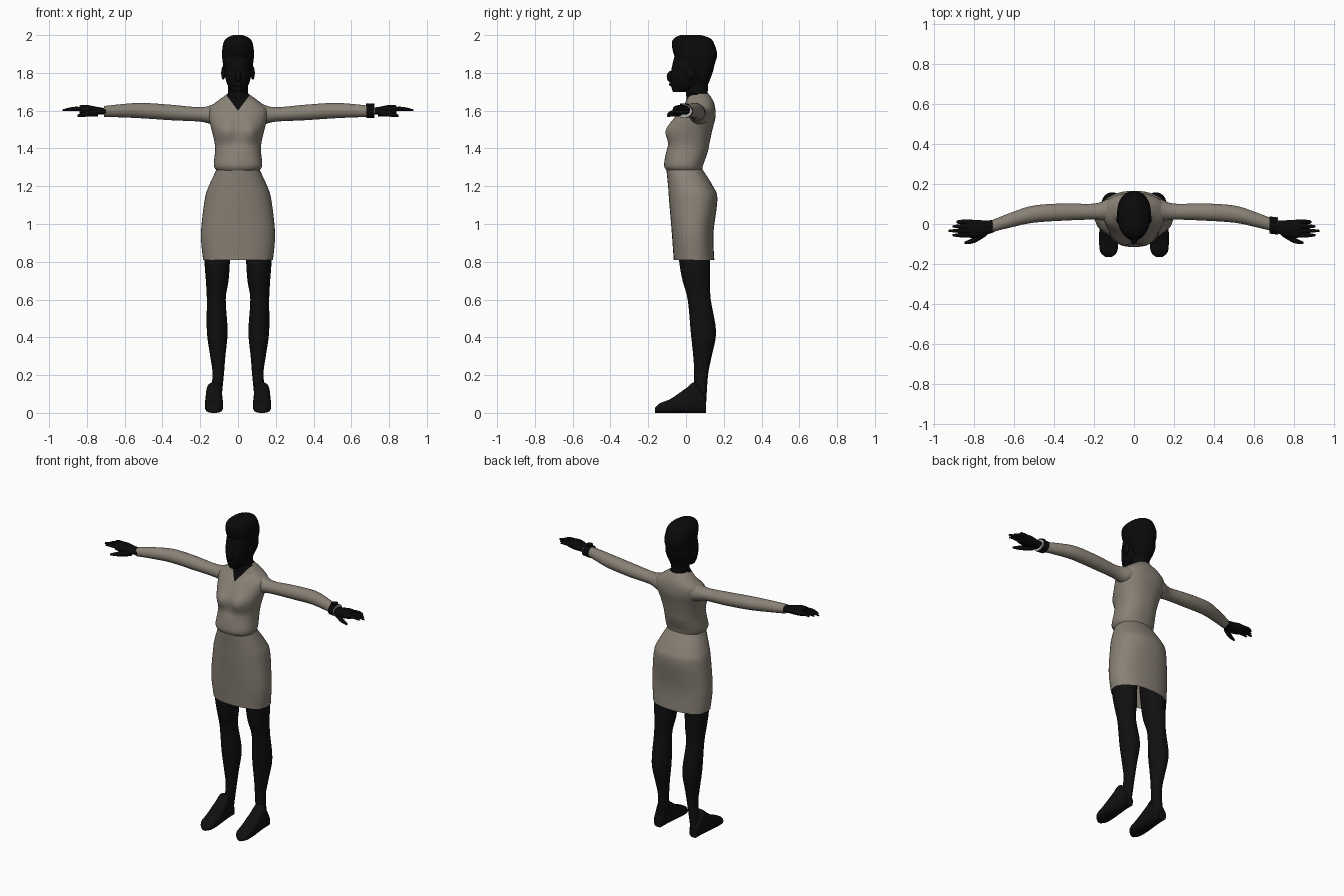
import bpy
import bmesh
import math
from mathutils import Vector

cube = bpy.data.objects.get("Cube")
if cube:
    bpy.data.objects.remove(cube, do_unlink=True)


def material(name, red, green, blue):
    mat = bpy.data.materials.new(name)
    color = (red, green, blue, 1)
    mat.use_nodes = True
    mat.diffuse_color = color
    mat.node_tree.nodes["Principled BSDF"].inputs["Base Color"].default_value = color
    return mat


taupe = material("taupe cloth", .25, .22, .18)
skin = material("deep black skin", .003, .003, .003)
stocking = material("black stocking", .005, .005, .005)
steel = material("pale steel", .4, .4, .4)
made = []

# How a ring's own coordinates (along, across, up) map to the world per axis
place = {
    "x": lambda along, across, up: Vector((along, across, up)),
    "y": lambda along, across, up: Vector((across, along, up)),
    "z": lambda along, across, up: Vector((across, up, along)),
}


def spline(rings, steps):
    """Smoothly fill in extra rings between the given ones."""
    rings = [Vector(ring) for ring in rings]
    padded = [rings[0], *rings, rings[-1]]
    result = []
    for before, start, end, after in zip(padded, padded[1:], padded[2:], padded[3:]):
        leave, arrive = (end - before) / 2, (after - start) / 2
        for step in range(steps):
            u = step / steps
            ease = u * u * (3 - 2 * u)
            result.append(start.lerp(end, ease) + leave * u * (1 - u) ** 2 - arrive * u * u * (1 - u))
    return result + [rings[-1]]


def loft(name, axis, rings, mat, side=1, power=2, sides=32, steps=4,
         capped=True, shape=None, cuts=()):
    """Skin a tube through rings of (along, across, up, half width, half height)."""
    bm = bmesh.new()
    loops = []
    for along, across, up, width, height in spline(rings, steps):
        loop = []
        for k in range(sides):
            angle = math.tau * k / sides
            c, s = math.cos(angle), math.sin(angle)
            c = math.copysign(abs(c) ** (2 / power), c)
            s = math.copysign(abs(s) ** (2 / power), s)
            co = place[axis](along, across + c * width, up + s * height)
            if shape:
                shape(co)
            co.x *= side
            loop.append(bm.verts.new(co))
        loops.append(loop)
    for low, high in zip(loops, loops[1:]):
        for k in range(sides):
            bm.faces.new((low[k - 1], low[k], high[k], high[k - 1]))
    if capped:
        bm.faces.new(loops[0])
        bm.faces.new(loops[-1])
    bmesh.ops.recalc_face_normals(bm, faces=bm.faces)
    for point, normal in cuts:
        bmesh.ops.bisect_plane(bm, geom=bm.verts[:] + bm.edges[:] + bm.faces[:],
                               plane_co=point, plane_no=normal)
    mesh = bpy.data.meshes.new(name)
    bm.to_mesh(mesh)
    bm.free()
    mesh.materials.append(mat)
    obj = bpy.data.objects.new(name, mesh)
    bpy.context.collection.objects.link(obj)
    made.append(obj)
    return obj


def body(name, rows, mat, **options):
    """Loft upwards on the centre line from (height, half width, front, back)."""
    rings = [(z, 0, (front + back) / 2, width, (back - front) / 2) for z, width, front, back in rows]
    return loft(name, "z", rings, mat, **options)


def limb(name, axis, rows, mat, side, depth=1, **options):
    """Loft a limb from (along, across, up, radius)."""
    rings = [(along, across, up, radius, radius * depth) for along, across, up, radius in rows]
    return loft(name, axis, rings, mat, side, **options)


def finish(name, mat):
    """Name and colour the primitive that was just added."""
    obj = bpy.context.object
    obj.name = name
    obj.data.materials.append(mat)
    made.append(obj)


def blob(name, location, scale, mat):
    bpy.ops.mesh.primitive_uv_sphere_add(segments=20, ring_count=12, location=location, scale=scale)
    finish(name, mat)


# Blouse, with a soft bust and a V neck cut into the front
neck_point, neck_slope = 1.6, .75


def bust(co):
    if co.y < .03:
        across = (abs(co.x) - .065) / .05
        above = (co.z - 1.49) / .06
        co.y -= .03 * math.exp(-across ** 2 - above ** 2)


blouse = body("blouse", [
    (1.28, .11, -.1, .085), (1.31, .128, -.116, .09), (1.38, .122, -.105, .115),
    (1.43, .124, -.09, .125), (1.5, .14, -.085, .14), (1.56, .155, -.06, .155),
    (1.61, .155, -.03, .155), (1.65, .11, 0, .145), (1.69, .055, 0, .12)],
    taupe, power=2.3, sides=48, shape=bust,
    cuts=[((0, 0, neck_point), (way, 0, -neck_slope)) for way in (1, -1)])
blouse.data.materials.append(skin)
for face in blouse.data.polygons:
    spot = face.center
    if spot.y < .06 and abs(spot.x) < neck_slope * (spot.z - neck_point):
        face.material_index = 1

# Pencil skirt, open at the hem
body("skirt", [
    (.81, .185, -.065, .15), (.95, .196, -.075, .145), (1.13, .176, -.09, .166),
    (1.2, .155, -.095, .143), (1.3, .108, -.105, .08)],
    taupe, power=2.3, sides=48, steps=6, capped=False)

# Neck, head and swept-up hair
body("neck", [(1.6, .06, .01, .12), (1.7, .052, 0, .115), (1.78, .055, 0, .12)], skin)
body("head", [
    (1.7, .03, -.07, 0), (1.74, .057, -.08, .09), (1.8, .072, -.08, .12),
    (1.87, .075, -.066, .13), (1.93, .06, -.05, .12)], skin, power=2.2)
body("hair", [
    (1.72, .04, .06, .11), (1.8, .075, .02, .14), (1.85, .08, -.035, .153),
    (1.9, .085, -.065, .165), (1.96, .077, -.075, .147), (1.985, .058, -.06, .125),
    (2, .025, -.03, .08)], skin, power=2.2)
blob("nose", (0, -.08, 1.78), (.016, .022, .03), skin)
blob("lips", (0, -.07, 1.74), (.025, .02, .014), skin)

for side, label in ((1, "left_"), (-1, "right_")):
    blob(label + "ear", (side * .078, .025, 1.8), (.011, .022, .036), skin)

    # Sleeve, sweeping slightly forward towards the wrist
    limb(label + "sleeve", "x", [
        (.07, .075, 1.59, .06), (.13, .07, 1.58, .056), (.2, .062, 1.58, .04),
        (.35, .06, 1.59, .043), (.5, .05, 1.6, .043), (.6, .025, 1.6, .038),
        (.71, -.01, 1.596, .03)], taupe, side, depth=.95)

    # Hand with four fingers and a thumb
    limb(label + "hand", "x", [
        (.7, -.01, 1.596, .03), (.75, -.02, 1.6, .038), (.8, -.025, 1.605, .046),
        (.84, -.025, 1.606, .04)], skin, side, depth=.55, power=2.4, sides=20)
    for i, finger in enumerate(("little", "ring", "middle", "index")):
        y = .01 - .022 * i
        tip = .93 - .02 * abs(i - 2)
        limb(label + finger + "_finger", "x", [
            (.81, y, 1.607, .012), (.87, y, 1.61, .011), (tip, y, 1.602, .005)],
            skin, side, sides=10)
    limb(label + "thumb", "x", [
        (.74, -.04, 1.59, .02), (.8, -.08, 1.583, .015), (.85, -.095, 1.573, .006)],
        skin, side, sides=12)

    # Leg from under the skirt to the ankle
    limb(label + "leg", "z", [
        (.05, .12, .07, .03), (.2, .105, .08, .03), (.3, .107, .087, .04),
        (.43, .11, .092, .055), (.6, .115, .07, .05), (.7, .11, .055, .06),
        (.8, .11, .046, .067), (.95, .105, .04, .07)], stocking, side, depth=1.22)

    # Foot, flat on the ground, from (position, half width, instep height)
    shoe = [(-.165, .016, .025), (-.14, .042, .05), (-.08, .048, .075),
            (0, .045, .13), (.05, .041, .16), (.105, .03, .07)]
    loft(label + "foot", "y", [(y, .127, top / 2, width, top / 2) for y, width, top in shoe],
         stocking, side, power=2.8)

# Wristwatch on the left wrist
limb("watch_band", "x", [(.68, -.005, 1.597, .043), (.72, -.01, 1.597, .043)],
     skin, 1, depth=.85, sides=24, steps=2)
limb("watch_rim", "x", [(.719, -.01, 1.597, .044), (.723, -.01, 1.597, .044)],
     steel, 1, depth=.8, sides=24, steps=1)
bpy.ops.mesh.primitive_cylinder_add(vertices=24, radius=.022, depth=.012, location=(.7, -.01, 1.633))
finish("watch_case", skin)

# Smooth shading with crisp caps
bpy.ops.object.select_all(action="DESELECT")
for obj in made:
    obj.select_set(True)
bpy.context.view_layer.objects.active = blouse
bpy.ops.object.shade_smooth_by_angle(angle=math.radians(50))
